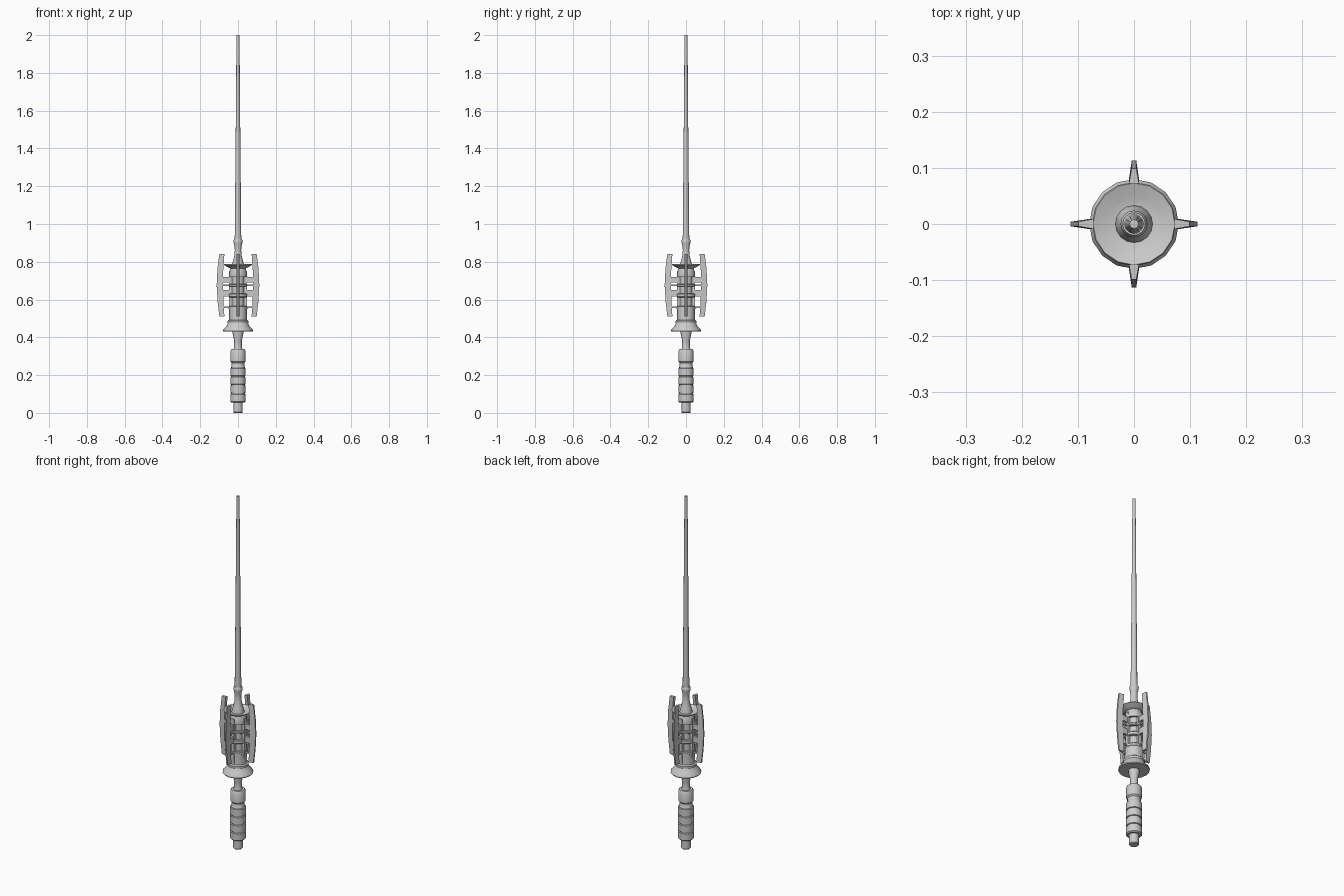
import bpy, bmesh, math
from mathutils import Matrix

if "Cube" in bpy.data.objects:
    bpy.data.objects.remove(bpy.data.objects["Cube"])


def finish(name, bm, smooth=True):
    bmesh.ops.recalc_face_normals(bm, faces=bm.faces)
    me = bpy.data.meshes.new(name)
    bm.to_mesh(me)
    bm.free()
    ob = bpy.data.objects.new(name, me)
    bpy.context.collection.objects.link(ob)
    if smooth:
        bpy.ops.object.select_all(action='DESELECT')
        ob.select_set(True)
        bpy.context.view_layer.objects.active = ob
        bpy.ops.object.shade_smooth_by_angle(angle=math.radians(35))
    return ob


def lathe(name, profile, sides=16):
    """Closed solid of revolution from (radius, z) points."""
    bm = bmesh.new()
    rings = []
    for r, z in profile:
        rings.append([bm.verts.new((r * math.cos(2 * math.pi * i / sides),
                                    r * math.sin(2 * math.pi * i / sides), z))
                      for i in range(sides)])
    for a, b in zip(rings, rings[1:]):
        for i in range(sides):
            j = (i + 1) % sides
            bm.faces.new((a[i], a[j], b[j], b[i]))
    bm.faces.new(rings[0][::-1])
    bm.faces.new(rings[-1])
    return finish(name, bm)


def radial_box(name, x0, x1, half_w, z0, z1, angle):
    bm = bmesh.new()
    bmesh.ops.create_cube(bm, size=1, matrix=Matrix.Rotation(angle, 4, 'Z')
                          @ Matrix.Translation(((x0 + x1) / 2, 0, (z0 + z1) / 2))
                          @ Matrix.Diagonal((x1 - x0, 2 * half_w, z1 - z0, 1)))
    return finish(name, bm, False)


def fin(name, angle):
    """Bowed upright plate, thick inside and thin at the outer edge."""
    stations = [(0.51, 0.072, 0.099), (0.59, 0.077, 0.108), (0.675, 0.080, 0.113),
                (0.76, 0.078, 0.109), (0.84, 0.072, 0.099)]
    bm = bmesh.new()
    rows = []
    for z, inner, outer in stations:
        rows.append([bm.verts.new(p) for p in ((inner, -0.009, z), (outer, -0.004, z),
                                               (outer, 0.004, z), (inner, 0.009, z))])
    for a, b in zip(rows, rows[1:]):
        for i in range(4):
            j = (i + 1) % 4
            bm.faces.new((a[i], a[j], b[j], b[i]))
    bm.faces.new(rows[0][::-1])
    bm.faces.new(rows[-1])
    bm.transform(Matrix.Rotation(angle, 4, 'Z'))
    return finish(name, bm, False)


# Handle: pommel and ribbed grip
lathe("pommel", [(0.022, 0), (0.025, 0.004), (0.025, 0.06)])
grip = [(0.036, 0.055)]
for k in range(4):
    z = 0.06 + k * 0.046
    grip += [(0.041, z), (0.041, z + 0.038), (0.036, z + 0.040), (0.036, z + 0.044)]
grip += [(0.034, 0.245), (0.034, 0.265), (0.040, 0.272), (0.040, 0.328), (0.035, 0.337)]
lathe("grip", grip)
lathe("grip_neck", [(0.025, 0.33), (0.020, 0.35), (0.020, 0.38), (0.028, 0.42), (0.028, 0.435)])

# Flared guard under the body
lathe("guard", [(0.078, 0.43), (0.080, 0.434), (0.078, 0.442), (0.062, 0.458), (0.054, 0.475),
                (0.055, 0.48), (0.055, 0.487), (0.048, 0.492), (0.047, 0.555)])

# Body: core, rings and cap
lathe("body_core", [(0.034, 0.54), (0.034, 0.76)])
for i, (z0, z1) in enumerate([(0.548, 0.566), (0.612, 0.632), (0.668, 0.682)]):
    lathe(f"body_ring_{i + 1}", [(0.046, z0), (0.049, z0 + 0.003), (0.049, z1 - 0.003), (0.046, z1)])
lathe("body_cap", [(0.047, 0.72), (0.047, 0.735), (0.045, 0.75), (0.039, 0.768)])

# Shallow dish above the body
lathe("dish", [(0.038, 0.764), (0.055, 0.772), (0.075, 0.784), (0.073, 0.787),
               (0.050, 0.779), (0.032, 0.775)])

# Four fins with webs and struts
for k in range(4):
    a = k * math.pi / 2
    fin(f"fin_{k + 1}", a)
    radial_box(f"body_web_{k + 1}", 0.028, 0.047, 0.009, 0.50, 0.75, a)
    for n, (z0, z1, w) in enumerate([(0.69, 0.72, 0.006), (0.617, 0.65, 0.006),
                                     (0.671, 0.679, 0.004), (0.554, 0.562, 0.004)]):
        radial_box(f"strut_{k + 1}_{n + 1}", 0.04, 0.082, w, z0, z1, a)

# Cone, collar and long tapered blade
lathe("neck_cone", [(0.034, 0.77), (0.032, 0.785), (0.026, 0.805), (0.019, 0.835), (0.017, 0.86),
                    (0.018, 0.88), (0.023, 0.90), (0.024, 0.912), (0.020, 0.92)])
lathe("blade", [(0.018, 0.90), (0.017, 0.95), (0.012, 1.5), (0.008, 2.0)], 12)
